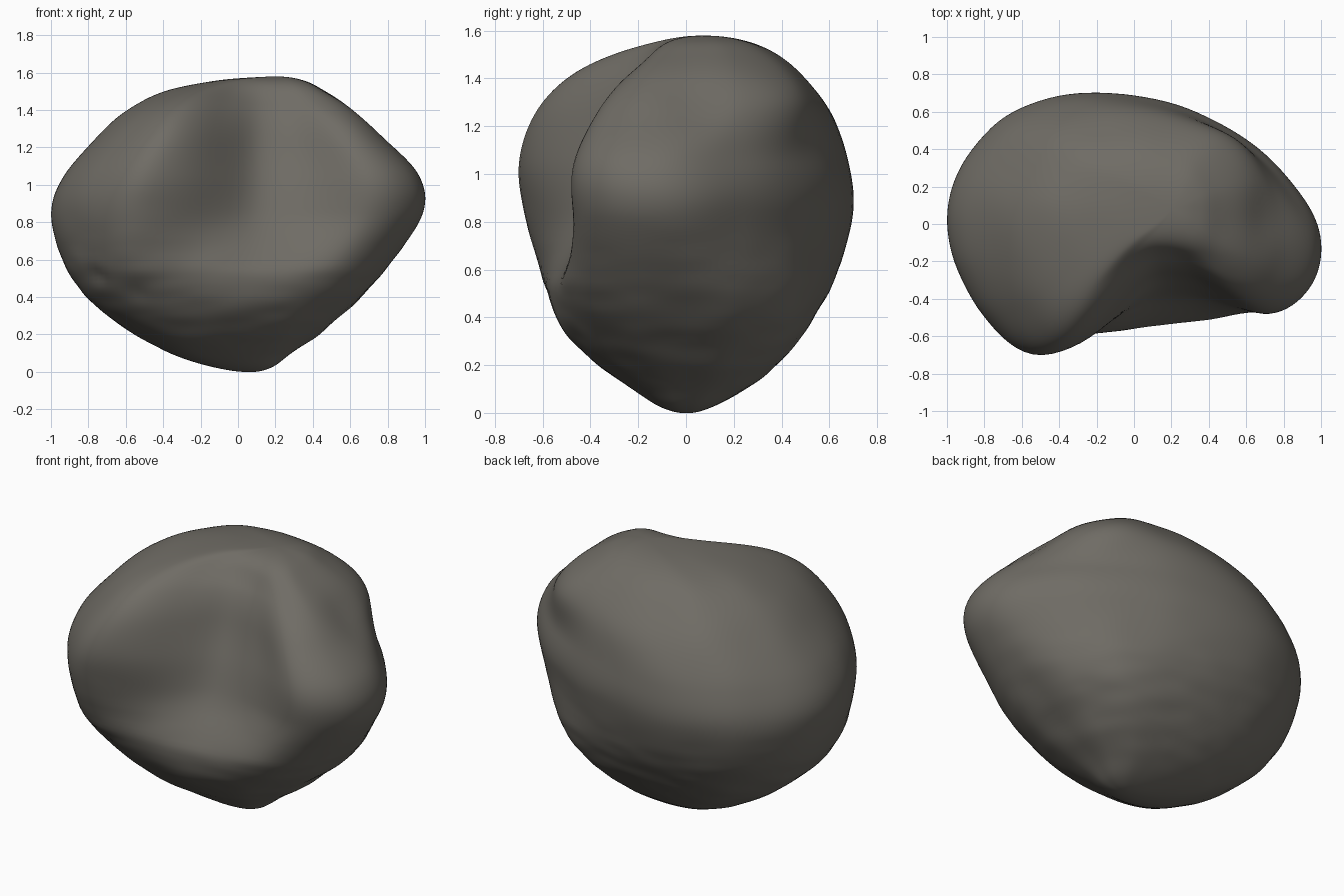
import bpy
import bmesh
import math
from mathutils import Vector, noise

SEGMENTS = 120
STEPS_PER_LEVEL = 8

if "Cube" in bpy.data.objects:
    bpy.data.objects.remove(bpy.data.objects["Cube"], do_unlink=True)


def spline(a, b, c, d, t):
    """Catmull-Rom blend between vectors b and c."""
    return 0.5 * (2 * b + (c - a) * t + (2 * a - 5 * b + 4 * c - d) * t * t
                  + (3 * b - a - 3 * c + d) * t * t * t)


def smoothstep(low, high, value):
    t = max(0.0, min(1.0, (value - low) / (high - low)))
    return t * t * (3 - 2 * t)


# Outline at the widest height, counter-clockwise from the left tip
waist = [Vector(p) for p in (
    (1, -.1), (.89, .16), (.62, .44), (.2, .65), (-.3, .7), (-.7, .55),
    (-.94, .21), (-.96, -.14), (-.8, -.49), (-.54, -.71), (-.1, -.61),
    (.35, -.55), (.72, -.54), (.94, -.36))]


def rounded(angle):
    """Point on a squared oval, fullest at the back left."""
    c, s = math.cos(angle), math.sin(angle)
    power = 2.9 if c > 0 and s > 0 else 2.3
    size = (abs(c) ** power + abs(s) ** power) ** (-1 / power)
    return Vector((c * size, .7 * s * size))


# The underside is an oval; the crown is an oval only at the back
count = len(waist)
base = [rounded(math.tau * i / count) for i in range(count)]
crown = base[:6] + waist[6:]

# Levels from the bottom up: height, right, left, front, back extents
levels = [Vector(row) for row in (
    (0, .05, .05, 0, 0),
    (.025, -.14, .18, -.11, .11),
    (.1, -.36, .29, -.23, .25),
    (.2, -.55, .43, -.37, .38),
    (.3, -.7, .55, -.48, .47),
    (.42, -.83, .68, -.56, .55),
    (.6, -.94, .83, -.61, .64),
    (.85, -1, .99, -.68, .7),
    (1.05, -.93, .97, -.7, .68),
    (1.25, -.76, .79, -.64, .61),
    (1.4, -.59, .63, -.51, .5),
    (1.5, -.39, .47, -.33, .38),
    (1.56, -.1, .35, -.12, .24),
    (1.58, .2, .2, .08, .08))]


def mirrored(row):
    """Continue the profile across a pole so that the pole is round."""
    return Vector((row[0], row[2], row[1], row[4], row[3]))


def profile():
    rows = [mirrored(levels[1])] + levels + [mirrored(levels[-2])]
    for k in range(1, len(rows) - 2):
        for s in range(STEPS_PER_LEVEL):
            if k > 1 or s > 0:
                yield spline(*rows[k - 1:k + 3], s / STEPS_PER_LEVEL)


def outline(z):
    """Closed section for a height, scaled to a unit square."""
    down = 1 - smoothstep(.3, .85, z)
    up = smoothstep(1.05, 1.4, z)
    plan = [w.lerp(b, down).lerp(c, up) for w, b, c in zip(waist, base, crown)]
    points = []
    for i in range(SEGMENTS):
        whole, part = divmod(i * count / SEGMENTS, 1)
        k = int(whole)
        points.append(spline(*(plan[(k + j) % count] for j in (-1, 0, 1, 2)), part))
    xs = [p.x for p in points]
    ys = [p.y for p in points]
    return [((p.x - min(xs)) / (max(xs) - min(xs)),
             (p.y - min(ys)) / (max(ys) - min(ys))) for p in points]


def sculpt(point):
    p = point.copy()
    # Broad hollow in the front, steep on one side and gentle on the other
    spread = .27 if p.x < .14 else .48
    hollow = math.exp(-((p.x - .14) / spread) ** 2 - ((p.z - 1.17) / .45) ** 2)
    p.y += .26 * hollow * smoothstep(.05, -.38, point.y)
    # Shallow saddle behind the left lobe
    saddle = (point - Vector((.7, .1, 1.28))).length / .2
    p += Vector((-.02, 0, -.02)) * math.exp(-saddle ** 2)
    # Small pits on the lower front
    for x, y, z, size in ((-.75, -.4, .53, .06), (-.55, -.5, .4, .07)):
        reach = (point - Vector((x, y, z))).length / size
        p += (Vector((0, 0, .8)) - point) * .02 * math.exp(-reach ** 2)
    # Gentle lumps all over, with finer grooves near the underside
    away = (point - Vector((0, 0, .8))).normalized()
    p += away * .004 * noise.noise(point * 4)
    rough = smoothstep(1.0, .4, point.z) * smoothstep(0, .2, point.z)
    grooves = Vector((point.x * 5, point.y * 5, point.z * 13))
    p += away * .005 * rough * noise.noise(grooves)
    return p


# Rock body, lofted from the outlines and the height profile
bm = bmesh.new()
rings = []
for z, right, left, front, back in profile():
    rings.append([bm.verts.new(sculpt(Vector((
        right + u * (left - right), front + v * (back - front), z))))
        for u, v in outline(z)])

for lower, upper in zip(rings, rings[1:]):
    for i in range(SEGMENTS):
        j = (i + 1) % SEGMENTS
        bm.faces.new((lower[i], lower[j], upper[j], upper[i]))

# Poles
for ring, row in ((rings[0][::-1], levels[0]), (rings[-1], levels[-1])):
    tip = bm.verts.new(sculpt(Vector((row[1], row[3], row[0]))))
    for i in range(SEGMENTS):
        bm.faces.new((ring[i], ring[(i + 1) % SEGMENTS], tip))

bmesh.ops.recalc_face_normals(bm, faces=bm.faces)
mesh = bpy.data.meshes.new("rock_body")
bm.to_mesh(mesh)
bm.free()
mesh.shade_smooth()

# Stone colour
stone = bpy.data.materials.new("dark_grey_stone")
stone.use_nodes = True
colour = (.16, .15, .13, 1)
stone.diffuse_color = colour
shader = stone.node_tree.nodes["Principled BSDF"]
shader.inputs["Base Color"].default_value = colour
shader.inputs["Roughness"].default_value = .9
mesh.materials.append(stone)

rock = bpy.data.objects.new("rock_body", mesh)
bpy.context.scene.collection.objects.link(rock)
